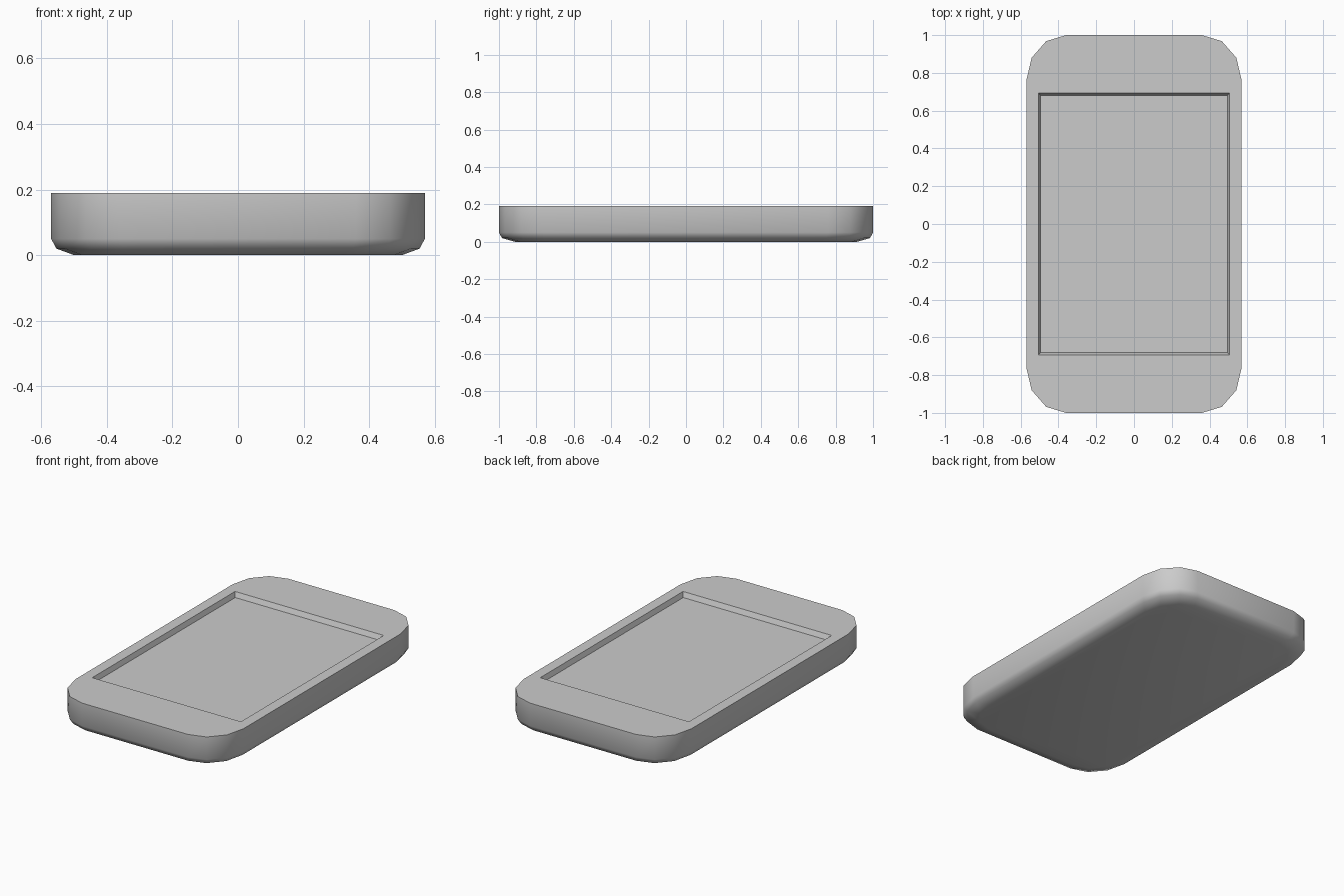
import bpy, bmesh
from math import sin, cos, pi, radians

if "Cube" in bpy.data.objects:
    bpy.data.objects.remove(bpy.data.objects["Cube"], do_unlink=True)

HALF_X, HALF_Y, HEIGHT = 0.57, 1.0, 0.19
RADIUS_X, RADIUS_Y, CORNER_STEPS = 0.21, 0.24, 3
RECESS_DEPTH = 0.03

# Single plain material
grey = bpy.data.materials.new("plain grey")
grey.use_nodes = True
colour = (0.6, 0.6, 0.6, 1)
grey.diffuse_color = colour
grey.node_tree.nodes["Principled BSDF"].inputs["Base Color"].default_value = colour

bm = bmesh.new()


def body_ring(z, inset_x, inset_y):
    """Rounded rectangle, counter-clockwise from the +x side."""
    kx, ky = 1 - inset_x / HALF_X, 1 - inset_y / HALF_Y
    ring = []
    for q, (sx, sy) in enumerate([(1, 1), (-1, 1), (-1, -1), (1, -1)]):
        for i in range(CORNER_STEPS + 1):
            a = (q + i / CORNER_STEPS) * pi / 2
            x = sx * (HALF_X - RADIUS_X) + RADIUS_X * cos(a)
            y = sy * (HALF_Y - RADIUS_Y) + RADIUS_Y * sin(a)
            ring.append(bm.verts.new((x * kx, y * ky, z)))
    return ring


def rectangle(x, y, z):
    return [bm.verts.new((sx * x, sy * y, z))
            for sx, sy in [(1, 1), (-1, 1), (-1, -1), (1, -1)]]


def join(lower, upper):
    n = len(lower)
    for i in range(n):
        j = (i + 1) % n
        bm.faces.new((lower[i], lower[j], upper[j], upper[i]))


# Shell with a rounded lower edge
levels = [(0, 0.07, 0.085), (0.02, 0.016, 0.016), (0.05, 0, 0), (HEIGHT, 0, 0)]
rings = [body_ring(*level) for level in levels]
bm.faces.new(rings[0])
for low, high in zip(rings, rings[1:]):
    join(low, high)

# Sunken screen with slightly sloped walls
rim = rectangle(0.505, 0.693, HEIGHT)
floor = rectangle(0.495, 0.68, HEIGHT - RECESS_DEPTH)
join(rim, floor)
bm.faces.new(floor)

# Flat top frame, one face per side
outer, step = rings[-1], CORNER_STEPS + 1
for k in range(4):
    span = [outer[(step * k + 1 + i) % len(outer)] for i in range(step + 1)]
    bm.faces.new(span + [rim[(k + 1) % 4], rim[k]])

bmesh.ops.recalc_face_normals(bm, faces=bm.faces)
mesh = bpy.data.meshes.new("handheld_body")
bm.to_mesh(mesh)
bm.free()
mesh.materials.append(grey)

body = bpy.data.objects.new("handheld_body", mesh)
bpy.context.collection.objects.link(body)
bpy.ops.object.select_all(action="DESELECT")
body.select_set(True)
bpy.context.view_layer.objects.active = body
bpy.ops.object.shade_smooth_by_angle(angle=radians(50))
